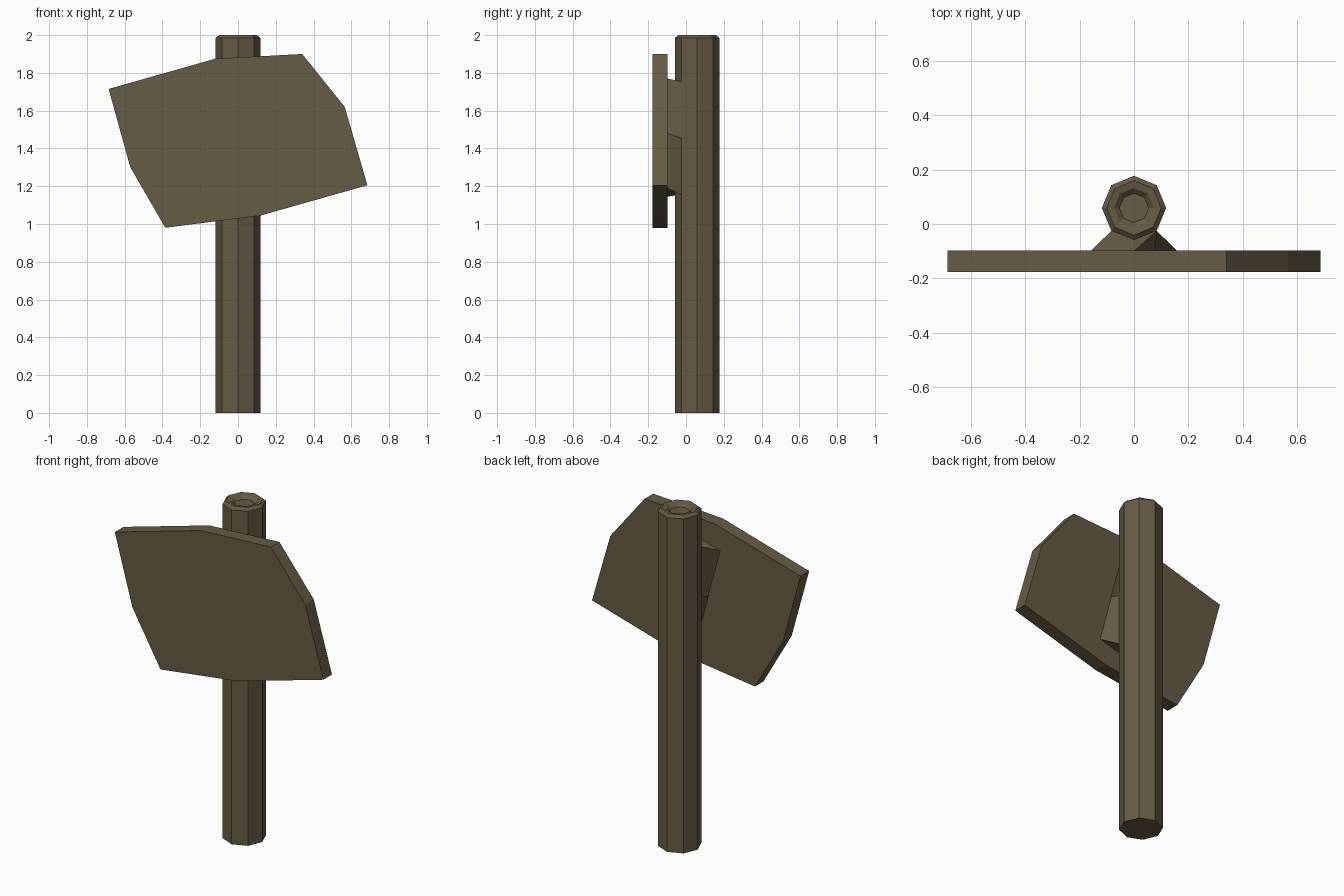
import bpy, bmesh
from math import cos, sin, pi

if "Cube" in bpy.data.objects:
    bpy.data.objects.remove(bpy.data.objects["Cube"])

wood = bpy.data.materials.new("weathered_wood")
wood.diffuse_color = (0.13, 0.106, 0.056, 1)
wood.use_nodes = True
wood.node_tree.nodes["Principled BSDF"].inputs["Base Color"].default_value = wood.diffuse_color


def loft(name, rings):
    """Skin a stack of equal-length closed loops and cap both ends."""
    bm = bmesh.new()
    loops = [[bm.verts.new(p) for p in ring] for ring in rings]
    n = len(loops[0])
    for a, b in zip(loops, loops[1:]):
        for i in range(n):
            j = (i + 1) % n
            bm.faces.new((a[i], a[j], b[j], b[i]))
    bm.faces.new(loops[0])
    bm.faces.new(loops[-1])
    bmesh.ops.recalc_face_normals(bm, faces=bm.faces)
    mesh = bpy.data.meshes.new(name)
    bm.to_mesh(mesh)
    bm.free()
    mesh.materials.append(wood)
    obj = bpy.data.objects.new(name, mesh)
    bpy.context.collection.objects.link(obj)
    return obj


# Octagonal post with a chamfered rim and a shallow dip in the top
post_y = 0.059
profile = [(0.118, 0), (0.118, 1.985), (0.1, 2.0), (0.073, 1.995), (0.054, 1.978)]
loft("post", [[(r * cos(i * pi / 4), post_y + r * sin(i * pi / 4), z) for i in range(8)]
              for r, z in profile])

# Crooked sign board
outline = [(-0.685, 1.715), (-0.12, 1.875), (0.34, 1.90), (0.565, 1.62),
           (0.685, 1.205), (0.12, 1.045), (-0.385, 0.98), (-0.57, 1.30)]
loft("sign_board", [[(x, y, z) for x, z in outline] for y in (-0.177, -0.097)])

# Bracket twisting from the upright post faces to the tilted board
at_board = [(-0.16, 1.725), (0, 1.77), (0.08, 1.48), (0.16, 1.19), (0, 1.145), (-0.08, 1.435)]
at_post = [(-0.083, 1.755), (0.083, 1.755), (0.083, 1.455),
           (0.083, 1.155), (-0.083, 1.155), (-0.083, 1.455)]
loft("bracket", [[(x, -0.1, z) for x, z in at_board],
                 [(x, -0.025, z) for x, z in at_post]])
